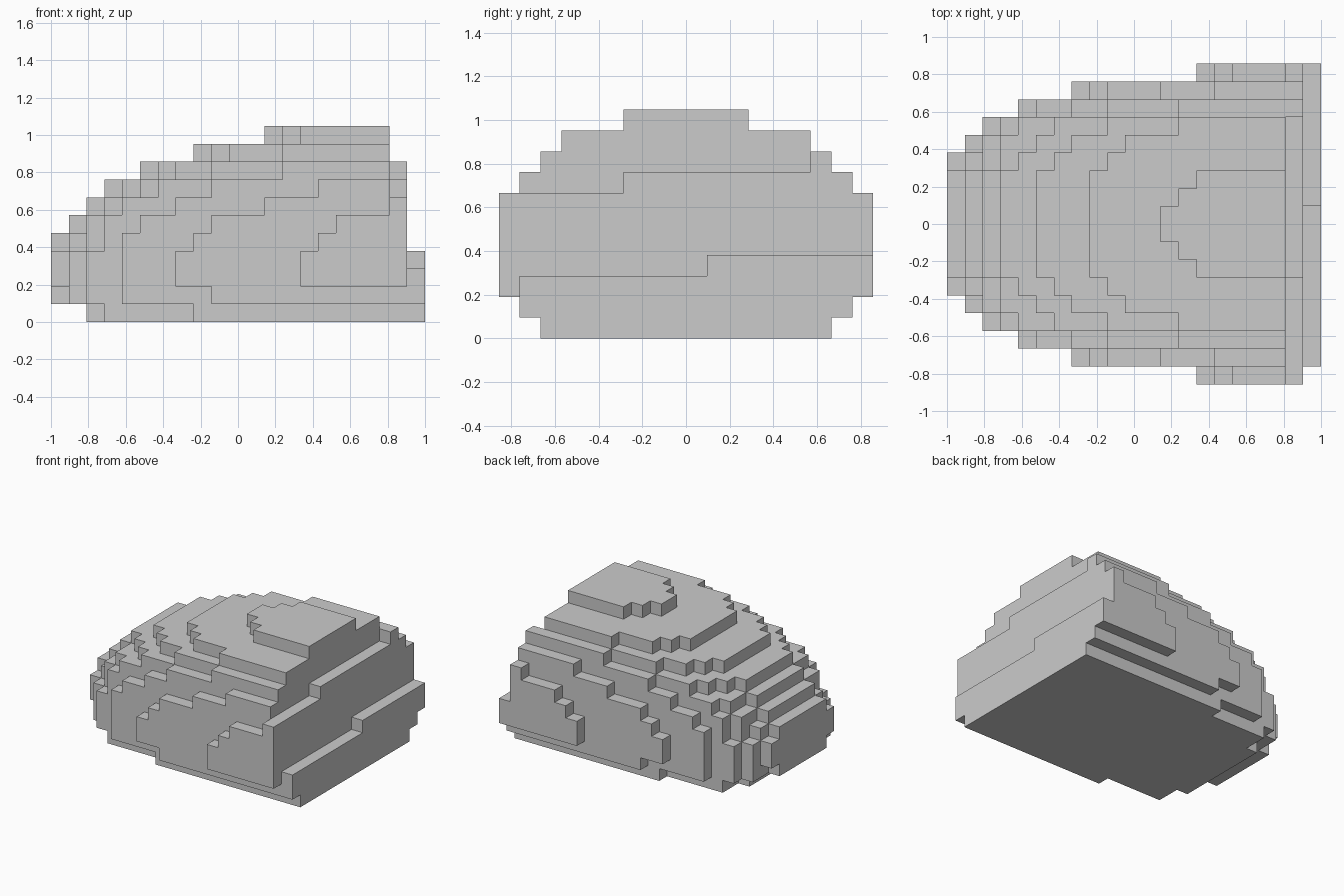
import bpy, bmesh, math

if "Cube" in bpy.data.objects:
    bpy.data.objects.remove(bpy.data.objects["Cube"])

S = 2 / 21  # block size

# Per layer, bottom to top: first filled x block for each row counted outward from y = 0
LAYERS = [
    [2, 2, 2, 2, 3, 3, 8],
    [0, 0, 0, 1, 1, 2, 4, 9],
    [0, 0, 0, 0, 1, 2, 4, 7, 14],
    [0, 0, 0, 0, 1, 2, 4, 7, 14],
    [0, 0, 0, 1, 2, 3, 4, 8, 15],
    [1, 1, 1, 2, 2, 3, 5, 9, 16],
    [2, 2, 2, 3, 3, 4, 7, 12, 19],
    [3, 3, 3, 4, 5, 6, 9, 15],
    [5, 5, 5, 6, 7, 9, 13],
    [8, 8, 8, 9, 10, 13],
    [12, 13, 14],
]


def row_end(layer, row, side):
    """End of a row on the steep +x face, which differs slightly per side."""
    ledge = 4 if side > 0 and row > 1 else 3
    if side < 0 and row == 9:
        ledge = 0
    if side > 0:
        shoulder = {7: 9, 9: 7}.get(row, 8)
    else:
        shoulder = 8 if row <= 3 else 7
    return 21 if layer < ledge else 20 if layer < shoulder else 19


# Fill the boulder with blocks
blocks = set()
for k, starts in enumerate(LAYERS):
    for row, start in enumerate(starts, 1):
        for side in (-1, 1):
            j = row - 1 if side > 0 else -row
            for i in range(start, row_end(k, row, side)):
                blocks.add((i, j, k))

# Skin only the exposed block sides
bm = bmesh.new()
verts = {}


def corner(p):
    if p not in verts:
        verts[p] = bm.verts.new((p[0] * S - 1, p[1] * S, p[2] * S))
    return verts[p]


for b in blocks:
    for axis in range(3):
        u, v = (axis + 1) % 3, (axis + 2) % 3
        for d in (0, 1):
            n = list(b)
            n[axis] += 1 if d else -1
            if tuple(n) in blocks:
                continue
            quad = []
            for du, dv in ((0, 0), (1, 0), (1, 1), (0, 1)):
                p = list(b)
                p[axis] += d
                p[u] += du
                p[v] += dv
                quad.append(corner(tuple(p)))
            bm.faces.new(quad if d else quad[::-1])

# Merge coplanar squares into large flat faces
bmesh.ops.dissolve_limit(bm, angle_limit=math.radians(1), verts=bm.verts[:], edges=bm.edges[:])

mesh = bpy.data.meshes.new("stepped_boulder")
bm.to_mesh(mesh)
bm.free()
bpy.context.collection.objects.link(bpy.data.objects.new("stepped_boulder", mesh))
